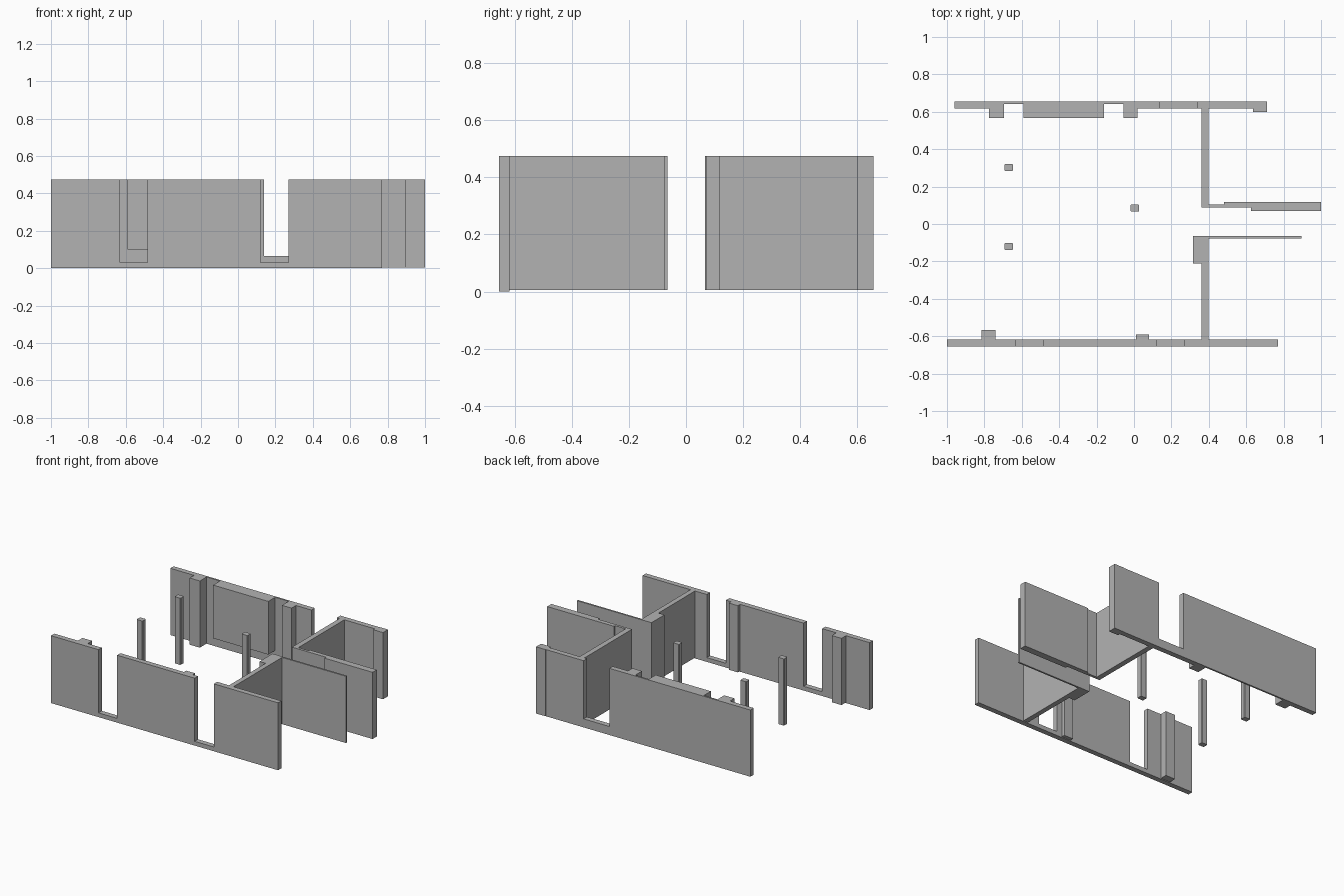
import bpy, bmesh
from mathutils import Vector

cube = bpy.data.objects.get("Cube")
if cube:
    bpy.data.objects.remove(cube, do_unlink=True)

grey = bpy.data.materials.new("plain grey")
grey.use_nodes = True
colour = (0.45, 0.45, 0.45, 1)
grey.diffuse_color = colour
grey.node_tree.nodes["Principled BSDF"].inputs["Base Color"].default_value = colour

TOP, BASE = 0.475, 0.005
OUT, IN = 0.654, 0.617      # outer and inner faces of the long walls


def prism(name, outline, lo, hi, upright=False):
    """Extrude an outline: a plan along z, or an upright elevation along y."""
    bm = bmesh.new()
    place = (lambda a, b: (a, lo, b)) if upright else (lambda a, b: (a, b, lo))
    face = bm.faces.new([bm.verts.new(place(a, b)) for a, b in outline])
    up = Vector((0, hi - lo, 0)) if upright else Vector((0, 0, hi - lo))
    moved = bmesh.ops.extrude_face_region(bm, geom=[face])["geom"]
    bmesh.ops.translate(bm, vec=up, verts=[v for v in moved if isinstance(v, bmesh.types.BMVert)])
    bmesh.ops.recalc_face_normals(bm, faces=bm.faces)
    mesh = bpy.data.meshes.new(name)
    bm.to_mesh(mesh)
    bm.free()
    mesh.materials.append(grey)
    obj = bpy.data.objects.new(name, mesh)
    bpy.context.collection.objects.link(obj)
    return obj


def block(name, x0, x1, y0, y1, z0=BASE, z1=TOP):
    return prism(name, [(x0, y0), (x1, y0), (x1, y1), (x0, y1)], z0, z1)


# Front wall with two openings above low sills
SILL = 0.03
prism("front_wall", [(-1, 0), (0.77, 0), (0.77, TOP), (0.27, TOP), (0.27, SILL),
                     (0.12, SILL), (0.12, TOP), (-0.485, TOP), (-0.485, SILL),
                     (-0.63, SILL), (-0.63, TOP), (-1, TOP)], -OUT, -IN, upright=True)
block("front_right_pilaster", -0.815, -0.74, -IN, -0.567)
block("front_left_pilaster", 0.01, 0.08, -IN, -0.592)

# Back wall, thinned behind the raised panel, with pilasters on its inner face
THIN, PIER = 0.642, 0.568
prism("back_wall", [(-0.96, OUT), (-0.96, IN), (-0.775, IN), (-0.775, PIER),
                    (-0.695, PIER), (-0.695, THIN), (-0.055, THIN), (-0.055, PIER),
                    (0.02, PIER), (0.02, IN), (0.14, IN), (0.14, OUT)], BASE, TOP)
block("back_panel", -0.59, -0.16, 0.566, THIN, z0=0.1)
block("back_sill", 0.14, 0.34, IN, OUT, z1=0.065)
prism("back_left_wall", [(0.34, OUT), (0.34, IN), (0.635, IN), (0.635, 0.6),
                         (0.71, 0.6), (0.71, 0.656), (0.635, 0.656), (0.635, OUT)], BASE, TOP)

# Side rooms: one angled partition on each side of the passage
prism("back_partition", [(0.36, IN), (0.36, 0.087), (0.625, 0.087), (0.625, 0.07),
                         (1, 0.07), (1, 0.117), (0.48, 0.117), (0.48, 0.105),
                         (0.397, 0.105), (0.397, IN)], BASE, TOP)
prism("front_partition", [(0.362, -IN), (0.397, -IN), (0.397, -0.077), (0.895, -0.077),
                          (0.895, -0.065), (0.315, -0.065), (0.315, -0.21),
                          (0.362, -0.21)], BASE, TOP)

# Free-standing posts with slightly cut corners
posts = {"back_post": (-0.67, 0.302), "middle_post": (0.005, 0.085), "front_post": (-0.67, -0.12)}
for name, (x, y) in posts.items():
    w, d, c = 0.023, 0.019, 0.004
    prism(name, [(x - w + c, y - d), (x + w - c, y - d), (x + w, y - d + c), (x + w, y + d - c),
                 (x + w - c, y + d), (x - w + c, y + d), (x - w, y + d - c), (x - w, y - d + c)],
          BASE, TOP)
